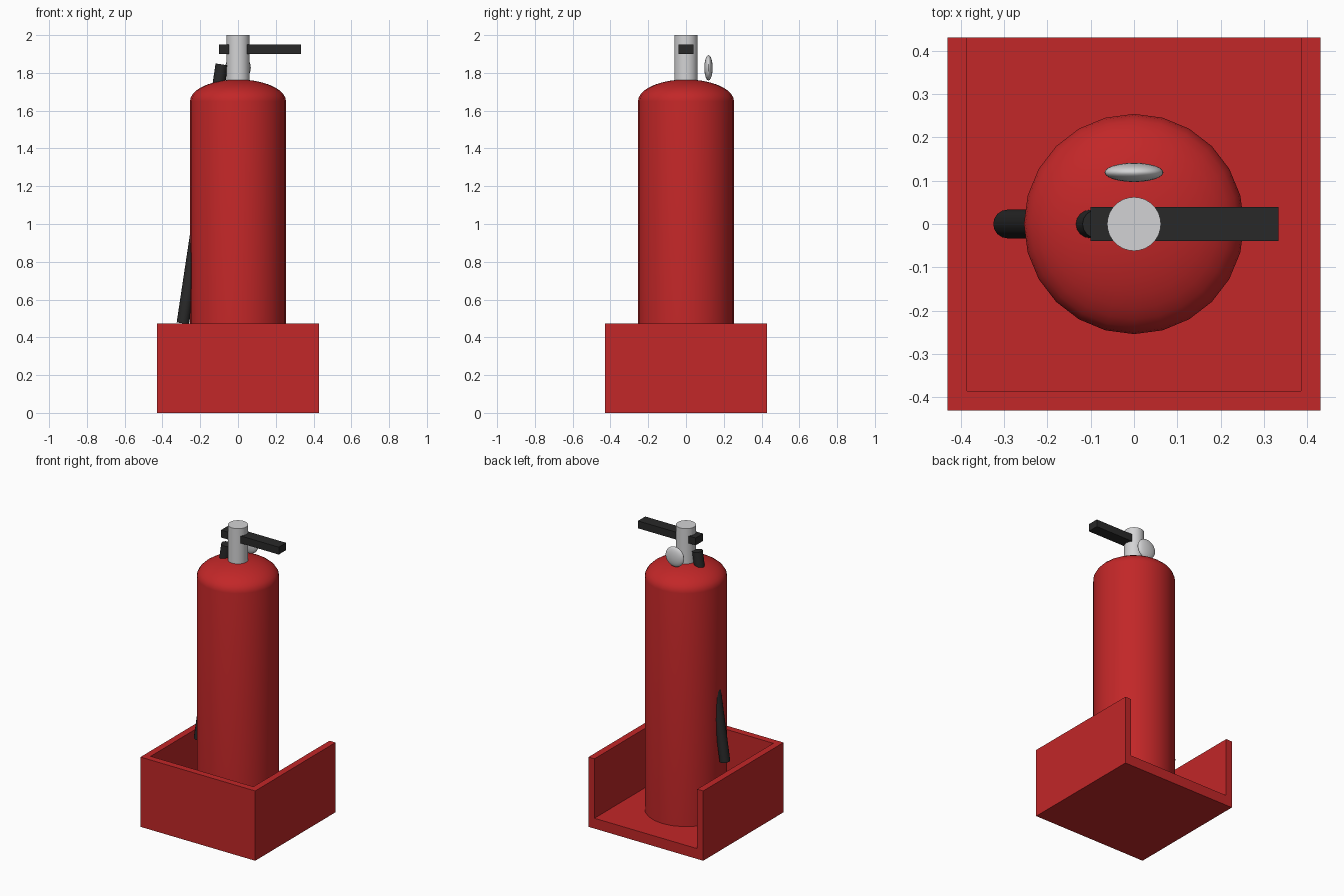
import bpy, bmesh, math
from mathutils import Vector

cube = bpy.data.objects.get("Cube")
if cube:
    bpy.data.objects.remove(cube, do_unlink=True)


def material(name, rgb, rough=0.5):
    m = bpy.data.materials.new(name)
    m.use_nodes = True
    m.diffuse_color = (*rgb, 1)
    bsdf = m.node_tree.nodes["Principled BSDF"]
    bsdf.inputs["Base Color"].default_value = (*rgb, 1)
    bsdf.inputs["Roughness"].default_value = rough
    return m


RED = material("red paint", (0.54, 0.02, 0.021))
BLACK = material("black rubber", (0.022, 0.022, 0.022))
METAL = material("grey metal", (0.65, 0.65, 0.66))


def finish(name, bm, mat, smooth=False):
    bmesh.ops.recalc_face_normals(bm, faces=bm.faces)
    me = bpy.data.meshes.new(name)
    bm.to_mesh(me)
    bm.free()
    me.materials.append(mat)
    ob = bpy.data.objects.new(name, me)
    bpy.context.collection.objects.link(ob)
    if smooth:
        bpy.ops.object.select_all(action='DESELECT')
        ob.select_set(True)
        bpy.context.view_layer.objects.active = ob
        bpy.ops.object.shade_smooth_by_angle(angle=math.radians(40))
    return ob


def prism(name, outline, z0, z1, mat):
    """Extrude an xy outline from z0 up to z1."""
    bm = bmesh.new()
    face = bm.faces.new([bm.verts.new((x, y, z0)) for x, y in outline])
    top = bmesh.ops.extrude_face_region(bm, geom=[face])["geom"]
    bmesh.ops.translate(bm, vec=(0, 0, z1 - z0),
                        verts=[v for v in top if isinstance(v, bmesh.types.BMVert)])
    return finish(name, bm, mat)


def rod(name, a, b, radius, sides, mat):
    """Smooth capped cylinder between two points."""
    a, b = Vector(a), Vector(b)
    bm = bmesh.new()
    bmesh.ops.create_cone(bm, cap_ends=True, segments=sides, radius1=radius,
                          radius2=radius, depth=(b - a).length)
    ob = finish(name, bm, mat, True)
    ob.location = (a + b) / 2
    ob.rotation_euler = (b - a).to_track_quat('Z', 'Y').to_euler()
    return ob


# Stand: floor slab and a U-shaped wall, open at the back
S, I, FLOOR, RIM = 0.43, 0.385, 0.07, 0.473
prism("stand_floor", [(-S, -S), (S, -S), (S, S), (-S, S)], 0, FLOOR, RED)
prism("stand_walls", [(-S, S), (-S, -S), (S, -S), (S, S),
                      (I, S), (I, -I), (-I, -I), (-I, S)], FLOOR, RIM, RED)

# Tank: lathed profile of a straight wall and a flattened dome
R, SHOULDER, DOME, SIDES = 0.254, 1.65, 0.115, 24
profile = [(0, FLOOR), (R, FLOOR)]
profile += [(R * math.cos(math.radians(a)), SHOULDER + DOME * math.sin(math.radians(a)))
            for a in range(0, 90, 10)]
profile.append((0, SHOULDER + DOME))
bm = bmesh.new()
verts = [bm.verts.new((r, 0, z)) for r, z in profile]
edges = [bm.edges.new(pair) for pair in zip(verts, verts[1:])]
bmesh.ops.spin(bm, geom=verts + edges, cent=(0, 0, 0), axis=(0, 0, 1),
               angle=math.tau, steps=SIDES)
bmesh.ops.remove_doubles(bm, verts=bm.verts, dist=1e-4)
finish("tank", bm, RED, True)

# Valve neck
rod("valve_neck", (0, 0, 1.74), (0, 0, 2.0), 0.062, 32, METAL)

# Lever handle through the neck
prism("handle", [(-0.1, -0.039), (0.333, -0.039), (0.333, 0.039), (-0.1, 0.039)],
      1.9, 1.95, BLACK)

# Pressure gauge: a flattened sphere behind the neck
bm = bmesh.new()
bmesh.ops.create_uvsphere(bm, u_segments=24, v_segments=16, radius=1)
bmesh.ops.scale(bm, vec=(0.068, 0.022, 0.067), verts=bm.verts)
gauge = finish("pressure_gauge", bm, METAL, True)
gauge.location = (0, 0.119, 1.827)

# Hose running down the right side through the tank
rod("hose", (-0.292, 0, 0.474), (-0.086, 0, 1.845), 0.033, 16, BLACK)
